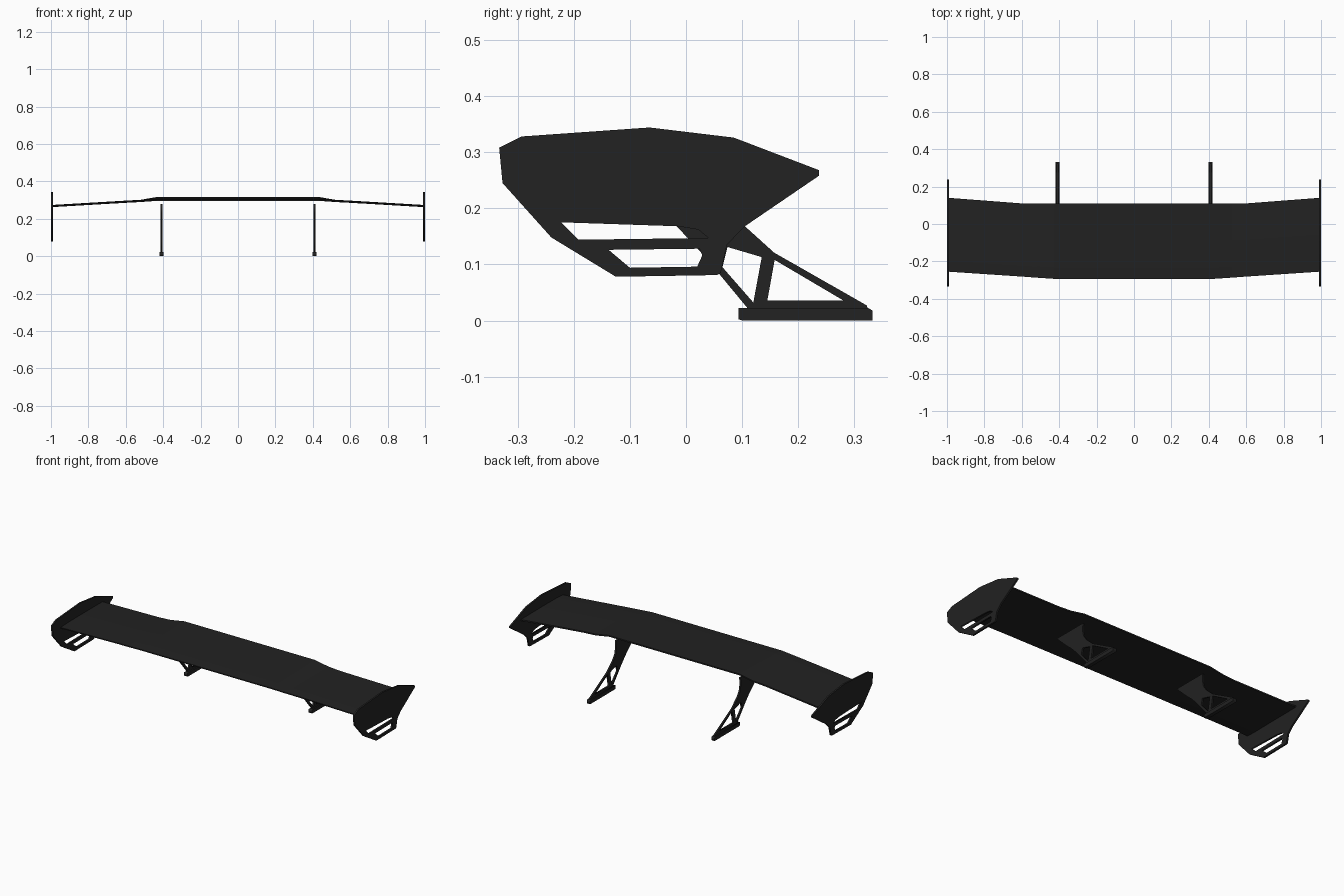
import bpy
import bmesh
from mathutils import Matrix

cube = bpy.data.objects.get("Cube")
if cube:
    bpy.data.objects.remove(cube, do_unlink=True)

black = bpy.data.materials.new("satin_black")
black.use_nodes = True
colour = (0.016, 0.016, 0.016, 1)
black.diffuse_color = colour
black.node_tree.nodes["Principled BSDF"].inputs["Base Color"].default_value = colour


def add_mesh(name, mesh):
    mesh.name = name
    mesh.materials.clear()
    mesh.materials.append(black)
    obj = bpy.data.objects.new(name, mesh)
    bpy.context.collection.objects.link(obj)
    return obj


def side_plate(name, x, half_width, loops):
    """Plate drawn in (y, z), first loop outside, the rest holes, extruded along x."""
    curve = bpy.data.curves.new(name + "_outline", "CURVE")
    curve.dimensions = "2D"
    curve.fill_mode = "BOTH"
    curve.extrude = half_width
    for loop in loops:
        spline = curve.splines.new("POLY")
        spline.points.add(len(loop) - 1)
        for point, (y, z) in zip(spline.points, loop):
            point.co = (y, z, 0, 1)
        spline.use_cyclic_u = True
    helper = bpy.data.objects.new(name + "_outline", curve)
    bpy.context.collection.objects.link(helper)
    bpy.context.view_layer.update()
    graph = bpy.context.evaluated_depsgraph_get()
    mesh = bpy.data.meshes.new_from_object(helper.evaluated_get(graph))
    bpy.data.objects.remove(helper, do_unlink=True)
    mesh.transform(Matrix(((0, 0, 1, x), (1, 0, 0, 0), (0, 1, 0, 0), (0, 0, 0, 1))))
    return add_mesh(name, mesh)


# Wing blade: lofted sections of (x, front y, rear y, front z, rear z)
half = [(0.43, -0.293, 0.11, 0.299, 0.313),
        (0.52, -0.287, 0.11, 0.294, 0.297),
        (0.6, -0.281, 0.11, 0.29, 0.292),
        (0.992, -0.255, 0.14, 0.267, 0.269)]
stations = [(-s[0], *s[1:]) for s in reversed(half)] + half
# Blade section: (fraction of chord, offset from chord line)
section = [(0, -0.003), (0, 0.003), (0.15, 0.006), (0.5, 0.006), (1, 0.004),
           (1, -0.004), (0.5, -0.004), (0.15, -0.005)]
bm = bmesh.new()
rings = []
for x, y0, y1, z0, z1 in stations:
    rings.append([bm.verts.new((x, y0 + t * (y1 - y0), z0 + t * (z1 - z0) + h))
                  for t, h in section])
for a, b in zip(rings, rings[1:]):
    for i in range(len(section)):
        j = (i + 1) % len(section)
        bm.faces.new((a[i], a[j], b[j], b[i]))
bm.faces.new(rings[0])
bm.faces.new(rings[-1])
bmesh.ops.recalc_face_normals(bm, faces=bm.faces)
blade_mesh = bpy.data.meshes.new("wing_blade")
bm.to_mesh(blade_mesh)
bm.free()
add_mesh("wing_blade", blade_mesh)

# Endplate outline and its two slots
endplate = [
    [(-0.333, 0.308), (-0.293, 0.328), (-0.065, 0.344), (0.085, 0.326),
     (0.237, 0.268), (0.237, 0.258), (0.105, 0.168), (0.073, 0.135),
     (0.062, 0.085), (0.055, 0.081), (-0.125, 0.078), (-0.24, 0.148),
     (-0.327, 0.245)],
    [(-0.223, 0.175), (-0.015, 0.168), (0.022, 0.162), (0.04, 0.147), (-0.192, 0.144)],
    [(-0.138, 0.126), (0.024, 0.128), (0.029, 0.116), (0.02, 0.096), (-0.1, 0.094)],
]

# Mount: fan-shaped top, narrow waist and an open truss below
mount = [
    [(-0.135, 0.279), (-0.085, 0.23), (-0.045, 0.192), (-0.015, 0.166),
     (0.01, 0.14), (0.035, 0.112), (0.06, 0.082), (0.113, 0.018),
     (0.325, 0.018), (0.322, 0.027), (0.157, 0.121), (0.105, 0.168),
     (0.083, 0.2), (0.075, 0.235), (0.078, 0.279)],
    [(0.074, 0.131), (0.135, 0.113), (0.12, 0.032), (0.065, 0.095)],
    [(0.158, 0.108), (0.28, 0.036), (0.145, 0.036)],
]
foot = [[(0.094, 0.002), (0.094, 0.022), (0.325, 0.022), (0.332, 0.018),
         (0.332, 0), (0.1, 0)]]

for side, sign in (("left", 1), ("right", -1)):
    side_plate(side + "_endplate", sign * 0.995, 0.005, endplate)
    side_plate(side + "_mount", sign * 0.41, 0.005, mount)
    side_plate(side + "_mount_foot", sign * 0.41, 0.011, foot)
